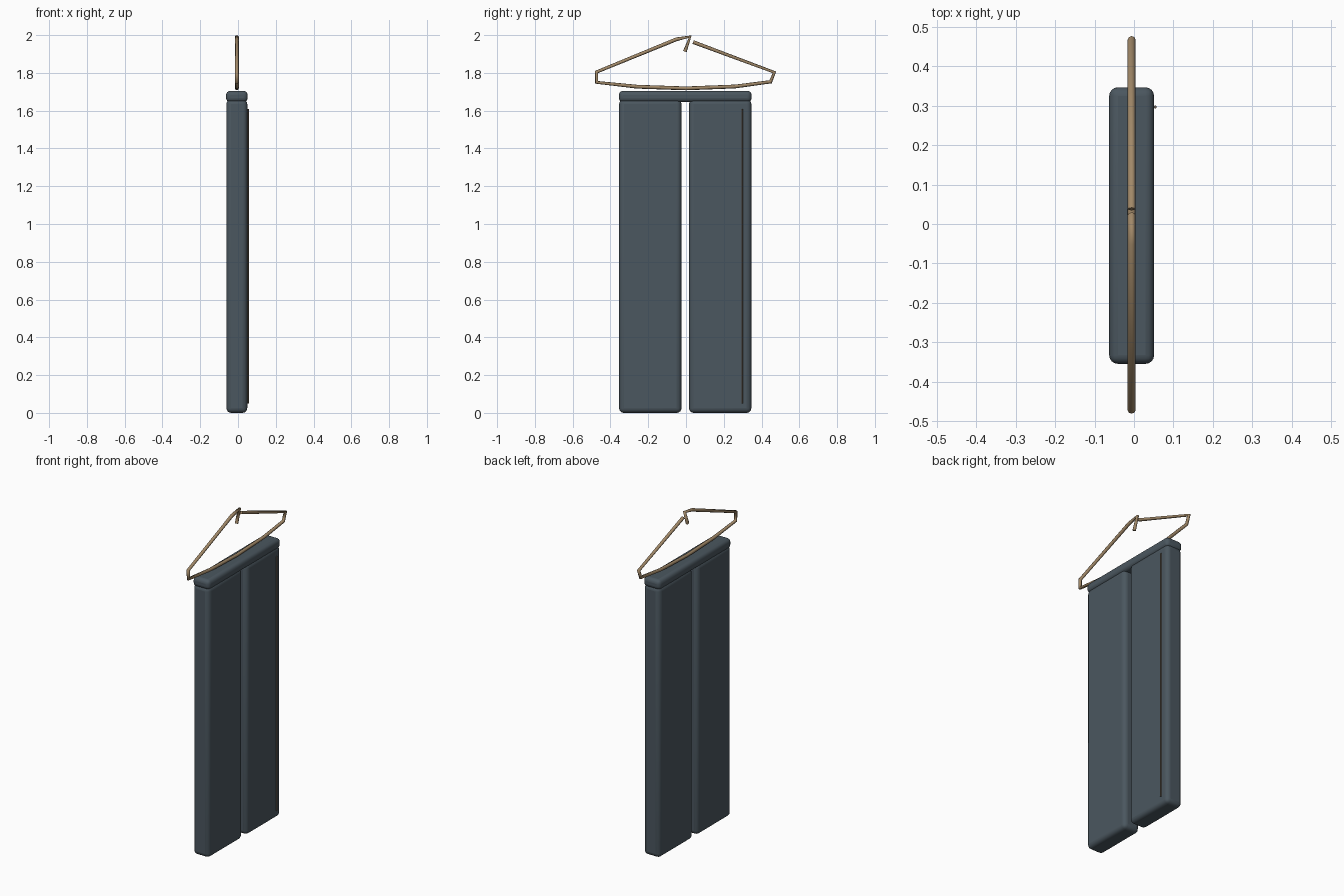
import bpy

if "Cube" in bpy.data.objects:
    bpy.data.objects.remove(bpy.data.objects["Cube"])

CX, CY = -0.006, -0.004


def material(name, color):
    m = bpy.data.materials.new(name)
    m.diffuse_color = (*color, 1)
    m.use_nodes = True
    m.node_tree.nodes["Principled BSDF"].inputs["Base Color"].default_value = m.diffuse_color
    return m


CLOTH = material("slate cloth", (0.07, 0.095, 0.115))
WOOD = material("tan wire", (0.36, 0.25, 0.14))
SEAM = material("seam brown", (0.15, 0.12, 0.09))


def rounded_box(name, lo, hi, radius, mat):
    bpy.ops.mesh.primitive_cube_add(
        size=1, location=[(a + b) / 2 for a, b in zip(lo, hi)])
    ob = bpy.context.object
    ob.name = name
    ob.scale = [b - a for a, b in zip(lo, hi)]
    bpy.ops.object.transform_apply(location=False, rotation=False, scale=True)
    bev = ob.modifiers.new("round", "BEVEL")
    bev.width, bev.segments = radius, 4
    bpy.ops.object.shade_smooth_by_angle()
    ob.data.materials.append(mat)
    return ob


# Trouser legs with a narrow gap between them
for side, y in (("left", -0.185), ("right", 0.185)):
    rounded_box(f"{side}_leg", (CX - 0.055, CY + y - 0.165, 0.0),
                (CX + 0.055, CY + y + 0.165, 1.66), 0.025, CLOTH)

# Waistband
rounded_box("waistband", (CX - 0.057, CY - 0.351, 1.645),
            (CX + 0.057, CY + 0.351, 1.705), 0.022, CLOTH)

# Thin side seam standing proud of one leg
bpy.ops.mesh.primitive_cylinder_add(vertices=8, radius=0.004, depth=1.56,
                                    location=(0.054, 0.297, 1.61 - 0.78))
seam = bpy.context.object
seam.name = "side_seam"
seam.data.materials.append(SEAM)

# Bent wire hanger: open path of (y, z) points, hook end first
path = [(-0.006, 1.913), (0.022, 1.992), (-0.05, 1.978), (-0.473, 1.805),
        (-0.473, 1.75), (-0.26, 1.727), (0.0, 1.718), (0.26, 1.728),
        (0.448, 1.753), (0.468, 1.803), (0.038, 1.963)]
curve = bpy.data.curves.new("hanger", "CURVE")
curve.dimensions = "3D"
curve.bevel_depth = 0.01
curve.bevel_resolution = 2
curve.use_fill_caps = True
spline = curve.splines.new("POLY")
spline.points.add(len(path) - 1)
for p, (y, z) in zip(spline.points, path):
    p.co = (CX, y, z, 1)
curve.materials.append(WOOD)
hanger = bpy.data.objects.new("hanger", curve)
bpy.context.collection.objects.link(hanger)
